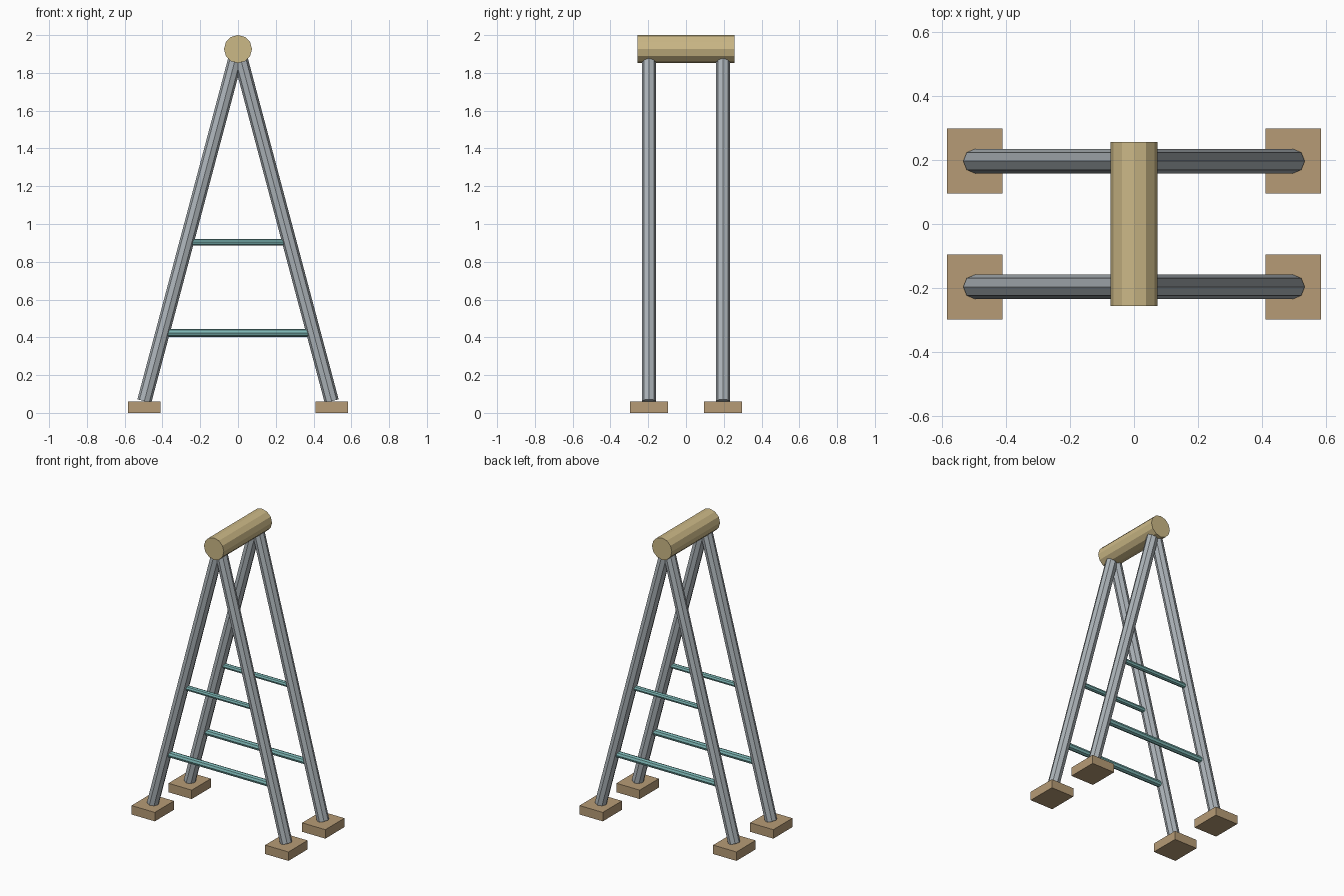
import bpy
import math
from mathutils import Vector

if "Cube" in bpy.data.objects:
    bpy.data.objects.remove(bpy.data.objects["Cube"])


def material(name, rgb):
    m = bpy.data.materials.new(name)
    m.diffuse_color = (*rgb, 1)
    m.use_nodes = True
    m.node_tree.nodes["Principled BSDF"].inputs["Base Color"].default_value = m.diffuse_color
    return m


STEEL = material("steel", (0.42, 0.46, 0.49))
WOOD = material("pad_wood", (0.47, 0.33, 0.18))
LOG = material("beam_wood", (0.60, 0.48, 0.24))
TEAL = material("rung_teal", (0.20, 0.46, 0.45))


def rod(name, a, b, radius, sides, mat):
    """Flat-sided cylinder running from point a to point b."""
    a, b = Vector(a), Vector(b)
    d = b - a
    if abs(d.y) > 1e-6:
        rot = (math.pi / 2, 0, 0)
    else:
        rot = (0, math.atan2(d.x, d.z), 0)
    bpy.ops.mesh.primitive_cylinder_add(vertices=sides, radius=radius, depth=d.length,
                                        location=(a + b) / 2, rotation=rot)
    obj = bpy.context.object
    obj.name = name
    obj.data.materials.append(mat)


def box(name, centre, size, mat):
    bpy.ops.mesh.primitive_cube_add(size=1, location=centre)
    obj = bpy.context.object
    obj.name = name
    obj.scale = size
    bpy.ops.object.transform_apply(location=False, rotation=False, scale=True)
    obj.data.materials.append(mat)


APEX_Z, FOOT_X, FOOT_Z, FRAME_Y = 1.926, 0.496, 0.062, 0.196

# Top beam
rod("top_beam", (0, -0.256, APEX_Z), (0, 0.256, APEX_Z), 0.074, 12, LOG)

for depth, y in (("front", -FRAME_Y), ("back", FRAME_Y)):
    # Splayed legs and foot pads
    for side, s in (("left", -1), ("right", 1)):
        rod(f"{depth}_{side}_leg", (s * FOOT_X, y, FOOT_Z), (0, y, APEX_Z), 0.038, 8, STEEL)
        box(f"{depth}_{side}_pad", (s * 0.497, y, 0.03), (0.173, 0.203, 0.06), WOOD)
    # Rungs end on the leg axes
    for level, z, r in (("lower", 0.424, 0.021), ("upper", 0.904, 0.017)):
        x = FOOT_X * (APEX_Z - z) / (APEX_Z - FOOT_Z)
        rod(f"{depth}_{level}_rung", (-x, y, z), (x, y, z), r, 8, TEAL)
